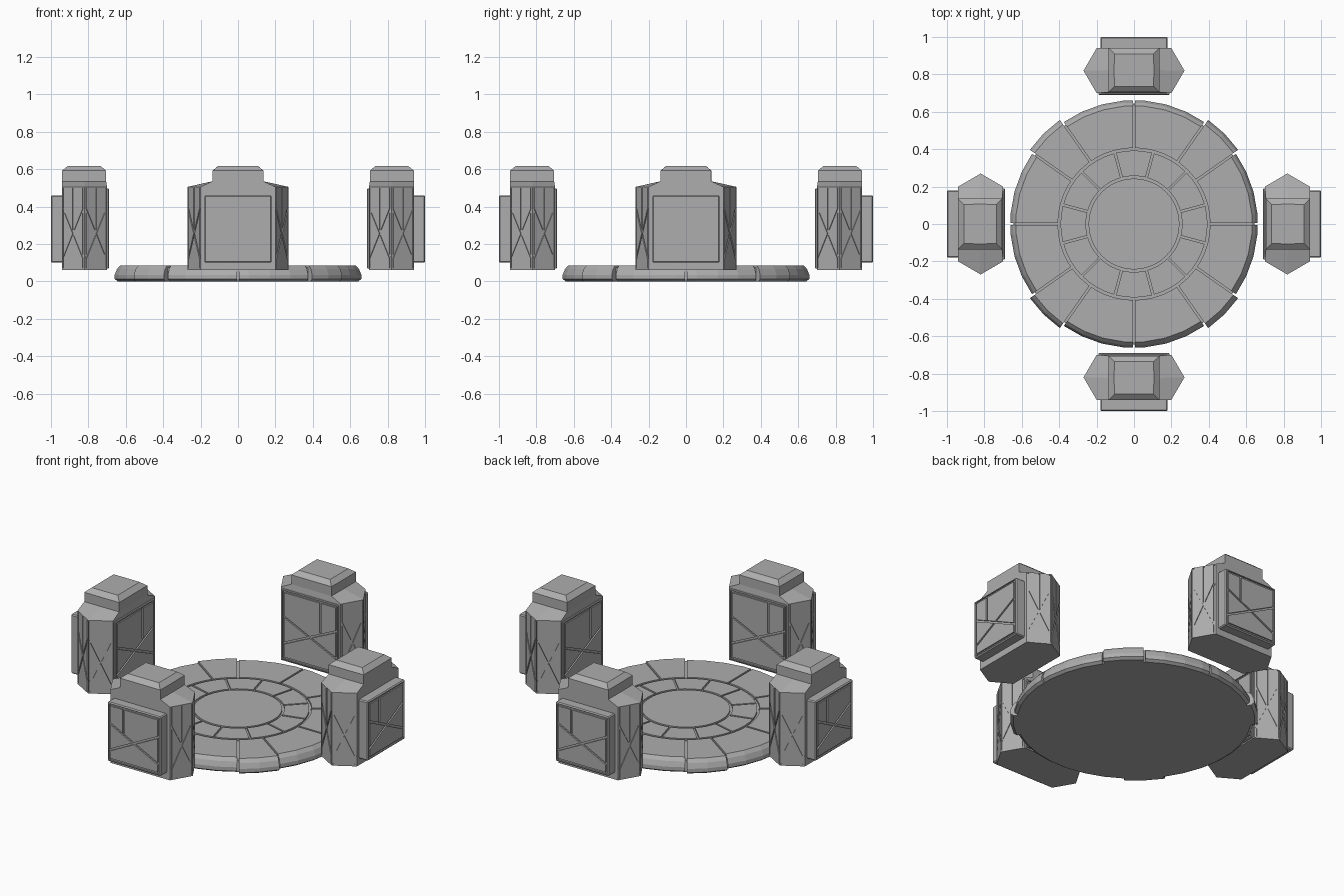
import bpy, bmesh, math
from mathutils import Vector, Matrix

if "Cube" in bpy.data.objects:
    bpy.data.objects.remove(bpy.data.objects["Cube"])

stone = bpy.data.materials.new("grey_stone")
stone.diffuse_color = (0.42, 0.42, 0.42, 1)
stone.use_nodes = True
stone.node_tree.nodes["Principled BSDF"].inputs["Base Color"].default_value = stone.diffuse_color


def make(name, bm):
    bmesh.ops.recalc_face_normals(bm, faces=bm.faces)
    me = bpy.data.meshes.new(name)
    bm.to_mesh(me)
    bm.free()
    me.materials.append(stone)
    ob = bpy.data.objects.new(name, me)
    bpy.context.collection.objects.link(ob)
    return ob


def loft(bm, rings, closed=False):
    vs = [[bm.verts.new(p) for p in r] for r in rings]
    n = len(vs[0])
    pairs = list(zip(vs, vs[1:])) + ([(vs[-1], vs[0])] if closed else [])
    for a, b in pairs:
        for i in range(n):
            bm.faces.new((a[i], a[(i + 1) % n], b[(i + 1) % n], b[i]))
    if not closed:
        bm.faces.new(vs[0][::-1])
        bm.faces.new(vs[-1])


def box(bm, lo, hi):
    rings = [[(lo[0], lo[1], z), (hi[0], lo[1], z), (hi[0], hi[1], z), (lo[0], hi[1], z)]
             for z in (lo[2], hi[2])]
    loft(bm, rings)


def bar(bm, p, q, n, w=0.011, d=0.01):
    # groove cutter running from p to q on a face with normal n
    p, q, n = Vector(p), Vector(q), Vector(n).normalized()
    s = (q - p).normalized().cross(n) * w / 2
    loft(bm, [[c - s - n * d, c + s - n * d, c + s + n * d, c - s + n * d] for c in (p, q)])


def carve(ob, bm):
    cut = make(ob.name + "_cutter", bm)
    cut.hide_render = True
    m = ob.modifiers.new("grooves", 'BOOLEAN')
    m.object, m.operation, m.solver, m.use_self = cut, 'DIFFERENCE', 'EXACT', True
    dg = bpy.context.evaluated_depsgraph_get()
    me = bpy.data.meshes.new_from_object(ob.evaluated_get(dg))
    ob.modifiers.clear()
    ob.data = me
    bpy.data.objects.remove(cut)


# --- round platform with four wider diagonal rim blocks ---
angles = []
for k in range(4):
    c = 90 * k
    angles += [(c + a, 0.0) for a in (-34.9, -25, -15, -5, 5, 15, 25, 34.9)]
    angles += [(c + a, 0.022) for a in (35.1, 45, 54.9)]
profile = [(0.645, 0), (0.662, 0.012), (0.662, 0.035), (0.65, 0.065), (0.632, 0.085)]
bm = bmesh.new()
loft(bm, [[((r + e) * math.cos(math.radians(a)), (r + e) * math.sin(math.radians(a)), z)
           for a, e in angles] for r, z in profile])
platform = make("platform", bm)

bm = bmesh.new()
TOP = 0.085
for r in (0.25, 0.40):  # ring grooves
    sec = [(r - 0.007, TOP - 0.01), (r + 0.007, TOP - 0.01), (r + 0.007, TOP + 0.02), (r - 0.007, TOP + 0.02)]
    loft(bm, [[(a * math.cos(t), a * math.sin(t), z) for a, z in sec]
              for t in [math.tau * i / 48 for i in range(48)]], closed=True)
for i in range(12):  # tile joints
    t = math.radians(30 * i + 15)
    d = Vector((math.cos(t), math.sin(t), 0))
    up = Vector((0, 0, TOP))
    bar(bm, d * 0.25 + up, d * 0.40 + up, (0, 0, 1))
    t = math.radians(90 * (i // 3) + (0, 35, 55)[i % 3])
    d = Vector((math.cos(t), math.sin(t), 0))
    bar(bm, d * 0.40 + up, d * 0.75 + up, (0, 0, 1), d=0.012)
    bar(bm, d * 0.67 + Vector((0, 0, -0.02)), d * 0.67 + Vector((0, 0, 0.1)), d, d=0.026)
carve(platform, bm)


# --- one pillar, built at the front ---
def hexa(w, tip, y0, y1, z):
    ym = (y0 + y1) / 2
    return [(-w, y0, z), (w, y0, z), (tip, ym, z), (w, y1, z), (-w, y1, z), (-tip, ym, z)]


bm = bmesh.new()
loft(bm, [hexa(0.2, 0.27, -0.94, -0.70, 0.06), hexa(0.2, 0.27, -0.94, -0.70, 0.505),
          hexa(0.135, 0.136, -0.94, -0.705, 0.535), hexa(0.135, 0.136, -0.94, -0.705, 0.592),
          hexa(0.105, 0.106, -0.91, -0.735, 0.617)])
body = make("pillar_body", bm)
bm = bmesh.new()
for sx in (-1, 1):
    for y in (-0.94, -0.70):
        a, b = Vector((sx * 0.2, y, 0)), Vector((sx * 0.27, -0.82, 0))
        n = Vector((sx * 0.12, math.copysign(0.07, y + 0.82), 0))
        for p, q in (((0.05, 0.12), (0.95, 0.39)), ((0.05, 0.39), (0.95, 0.12)),
                     ((0.5, 0.255), (0.5, 0.5)), ((0.06, 0.07), (0.06, 0.5)), ((0.94, 0.07), (0.94, 0.5))):
            P, Q = [a.lerp(b, u) + Vector((0, 0, z)) for u, z in (p, q)]
            bar(bm, P, Q, n, 0.009, 0.006)
carve(body, bm)


def panel(name, lo, hi, y, n, frame, bev):
    # slab with crossing joints on its visible face
    bm = bmesh.new()
    box(bm, lo, hi)
    bmesh.ops.bevel(bm, geom=bm.edges[:], offset=bev, segments=1, affect='EDGES')
    ob = make(name, bm)
    bm = bmesh.new()
    w, z0, z1 = frame
    lines = [(-w, 0.17, w, 0.335), (-w, 0.335, w, 0.17), (-0.07, z1, -0.07, 0.297),
             (-w, z0, w, z0), (-w, z1, w, z1), (-w, z0, -w, z1), (w, z0, w, z1)]
    for x0, a, x1, b in lines:
        bar(bm, (x0, y, a), (x1, y, b), n, 0.011, 0.008)
    carve(ob, bm)
    return ob


outer = panel("pillar_outer_panel", (-0.18, -1.0, 0.10), (0.18, -0.93, 0.46), -1.0, (0, -1, 0),
              (0.165, 0.115, 0.445), 0.006)
inner = panel("pillar_inner_panel", (-0.19, -0.71, 0.068), (0.19, -0.69, 0.497), -0.69, (0, 1, 0),
              (0.178, 0.082, 0.485), 0.004)

# --- repeat the pillar round the platform ---
for part in (body, outer, inner):
    base = part.name
    for side, k in (("right", 1), ("back", 2), ("left", 3)):
        ob = part.copy()
        ob.name = side + "_" + base
        ob.matrix_world = Matrix.Rotation(k * math.pi / 2, 4, 'Z')
        bpy.context.collection.objects.link(ob)
    part.name = "front_" + base
